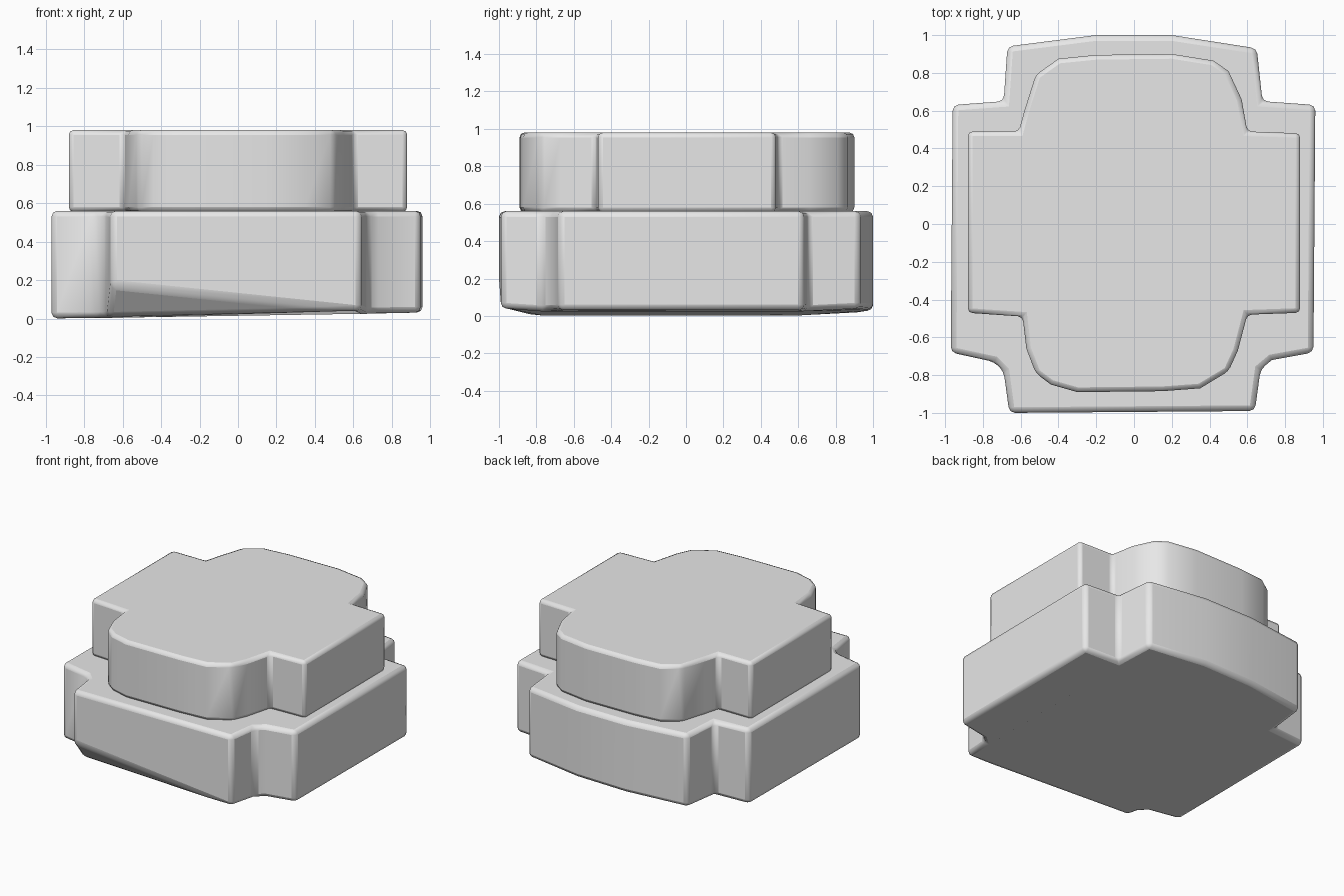
import bpy
import bmesh
import math

cube = bpy.data.objects.get("Cube")
if cube:
    bpy.data.objects.remove(cube, do_unlink=True)

# Single stone colour
stone = bpy.data.materials.new("stone_grey")
stone.use_nodes = True
stone.diffuse_color = (0.8, 0.8, 0.8, 1)
stone.node_tree.nodes["Principled BSDF"].inputs["Base Color"].default_value = stone.diffuse_color


def slab(name, outline, bottom, top, bevel, cut=None):
    """Extrude an outline from bottom(x, y) up to top, with worn edges."""
    bm = bmesh.new()
    low = [bm.verts.new((x, y, bottom(x, y))) for x, y in outline]
    high = [bm.verts.new((x, y, top)) for x, y in outline]
    bm.faces.new(low[::-1])
    bm.faces.new(high)
    for i in range(len(low)):
        j = (i + 1) % len(low)
        bm.faces.new((low[i], low[j], high[j], high[i]))
    if cut:
        # Worn chamfer along one lower edge
        geom = bm.verts[:] + bm.edges[:] + bm.faces[:]
        bmesh.ops.bisect_plane(bm, geom=geom, plane_co=cut[0], plane_no=cut[1], clear_outer=True)
        bmesh.ops.holes_fill(bm, edges=[e for e in bm.edges if e.is_boundary])
    bmesh.ops.recalc_face_normals(bm, faces=bm.faces[:])
    mesh = bpy.data.meshes.new(name)
    bm.to_mesh(mesh)
    bm.free()
    mesh.materials.append(stone)
    obj = bpy.data.objects.new(name, mesh)
    bpy.context.collection.objects.link(obj)
    mod = obj.modifiers.new("worn_edges", "BEVEL")
    mod.width = bevel
    mod.segments = 2
    mod.limit_method = "ANGLE"
    mod.angle_limit = math.radians(32)
    bpy.ops.object.select_all(action="DESELECT")
    obj.select_set(True)
    bpy.context.view_layer.objects.active = obj
    bpy.ops.object.shade_smooth_by_angle(angle=math.radians(40))
    return obj


# Lower slab: broad cross with a slightly tilted underside
base_outline = [
    (-0.66, -1.0), (0.64, -0.99), (0.67, -0.77), (0.73, -0.72), (0.95, -0.68),
    (0.96, 0.63), (0.68, 0.65), (0.65, 0.93), (0.2, 1.0), (-0.2, 1.0),
    (-0.67, 0.94), (-0.69, 0.65), (-0.96, 0.63), (-0.97, -0.68),
    (-0.74, -0.73), (-0.69, -0.78),
]


def underside(x, y):
    return 0.016 + 0.016 * x + (0.015 if abs(y) > 0.85 else 0)


slab("lower_slab", base_outline, underside, 0.56, 0.03,
     cut=((-0.55, -0.99, 0.15), (-0.095, -1.18, -1)))

# Upper slab: smaller cross with rounded front and back arms
upper_outline = [
    (-0.57, -0.66), (-0.52, -0.79), (-0.44, -0.85), (-0.3, -0.89), (0.15, -0.885),
    (0.35, -0.87), (0.5, -0.78), (0.55, -0.67), (0.6, -0.48),
    (0.88, -0.47), (0.88, 0.48), (0.6, 0.49), (0.57, 0.66), (0.5, 0.81),
    (0.42, 0.865), (0.2, 0.9), (-0.2, 0.895), (-0.4, 0.875), (-0.52, 0.79),
    (-0.58, 0.6), (-0.61, 0.49), (-0.88, 0.49), (-0.88, -0.47), (-0.59, -0.49),
]
slab("upper_slab", upper_outline, lambda x, y: 0.555, 0.98, 0.025)
